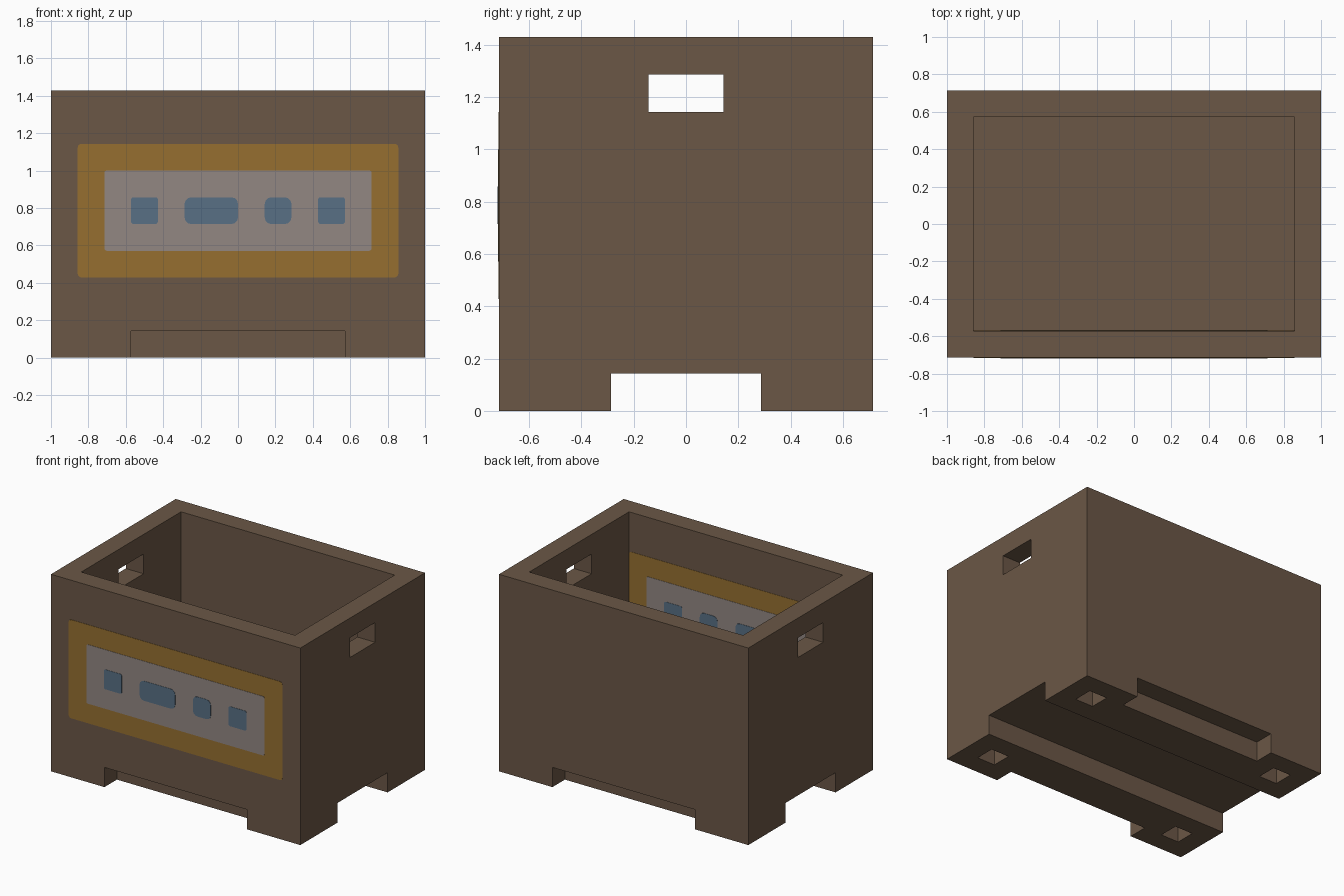
import bpy, bmesh, math

U = 1 / 7  # module: the crate is 14 x 10 x 10 units

cube = bpy.data.objects.get("Cube")
if cube:
    bpy.data.objects.remove(cube, do_unlink=True)


def material(name, srgb):
    color = [((c / 255 + 0.055) / 1.055) ** 2.4 for c in srgb] + [1]
    mat = bpy.data.materials.new(name)
    mat.use_nodes = True
    mat.diffuse_color = color
    mat.node_tree.nodes["Principled BSDF"].inputs["Base Color"].default_value = color
    return mat


brown = material("brown", (107, 87, 70))
ochre = material("ochre", (150, 111, 48))
grey = material("warm grey", (146, 135, 130))
blue = material("slate blue", (88, 112, 133))


def add_object(name, bm, mat):
    mesh = bpy.data.meshes.new(name)
    bm.to_mesh(mesh)
    bm.free()
    mesh.materials.append(mat)
    obj = bpy.data.objects.new(name, mesh)
    bpy.context.collection.objects.link(obj)
    return obj


def box(name, x, y, z):
    """Box from (min, max) ranges in units."""
    bm = bmesh.new()
    bmesh.ops.create_cube(bm, size=1)
    for v in bm.verts:
        v.co = [(r[0] if c < 0 else r[1]) * U for c, r in zip(v.co, (x, y, z))]
    return add_object(name, bm, brown)


def plate(name, x, z, radius, y, thickness, mat):
    """Thin upright plate with rounded corners, grown from y along thickness."""
    x0, x1, z0, z1 = [c * U for c in (*x, *z)]
    corners = [(x1, z1, -1, -1), (x0, z1, 1, -1), (x0, z0, 1, 1), (x1, z0, -1, 1)]
    bm = bmesh.new()
    ring = []
    for i, (cx, cz, sx, sz) in enumerate(corners):
        for step in range(4):
            a = math.radians(90 * i + 30 * step)
            ring.append(bm.verts.new((cx + radius * (sx + math.cos(a)), y,
                                      cz + radius * (sz + math.sin(a)))))
    face = bm.faces.new(ring)
    grown = bmesh.ops.extrude_face_region(bm, geom=[face])["geom"]
    for v in grown:
        if isinstance(v, bmesh.types.BMVert):
            v.co.y += thickness
    bmesh.ops.recalc_face_normals(bm, faces=bm.faces)
    return add_object(name, bm, mat)


# Crate body and the volumes removed from it
crate = box("crate_body", (-7, 7), (-5, 5), (0, 10))
cutters = [
    box("cavity", (-6, 6), (-4, 4), (2, 11)),
    box("handle_slots", (-8, 8), (-1, 1), (8, 9)),
    box("base_channel", (-8, 8), (-2, 2), (-1, 1)),
]
for side in (-1, 1):
    cutters.append(box("base_notch", (-4, 4), sorted((4 * side, 6 * side)), (-1, 1)))
    for end in (-1, 1):
        cutters.append(box("foot_socket", sorted((5 * end, 6 * end)),
                           sorted((3 * side, 4 * side)), (-1, 1)))

for cutter in cutters:
    cutter.hide_render = True
    mod = crate.modifiers.new(cutter.name, "BOOLEAN")
    mod.operation = "DIFFERENCE"
    mod.solver = "EXACT"
    mod.object = cutter

# Bake the cuts, then drop the cutters
bpy.context.view_layer.update()
cut_mesh = bpy.data.meshes.new_from_object(
    crate.evaluated_get(bpy.context.evaluated_depsgraph_get()))
crate.modifiers.clear()
crate.data = cut_mesh
cut_mesh.materials.clear()
cut_mesh.materials.append(brown)
for poly in cut_mesh.polygons:
    poly.material_index = 0
for cutter in cutters:
    bpy.data.objects.remove(cutter, do_unlink=True)

# Painted panel, on the outside and inside of the front wall
windows = [(-4, -3, 0.012), (-2, 0, 0.035), (1, 2, 0.035), (3, 4, 0.012)]
for place, y, out in (("outer", -5 * U, -1), ("inner", -4 * U, 1)):
    plate(f"{place}_panel_border", (-6, 6), (3, 8), 0.02, y, out * 0.002, ochre)
    plate(f"{place}_panel_field", (-5, 5), (4, 7), 0.012, y, out * 0.004, grey)
    for x0, x1, radius in windows:
        plate(f"{place}_panel_window", (x0, x1), (5, 6), radius, y, out * 0.006, blue)
